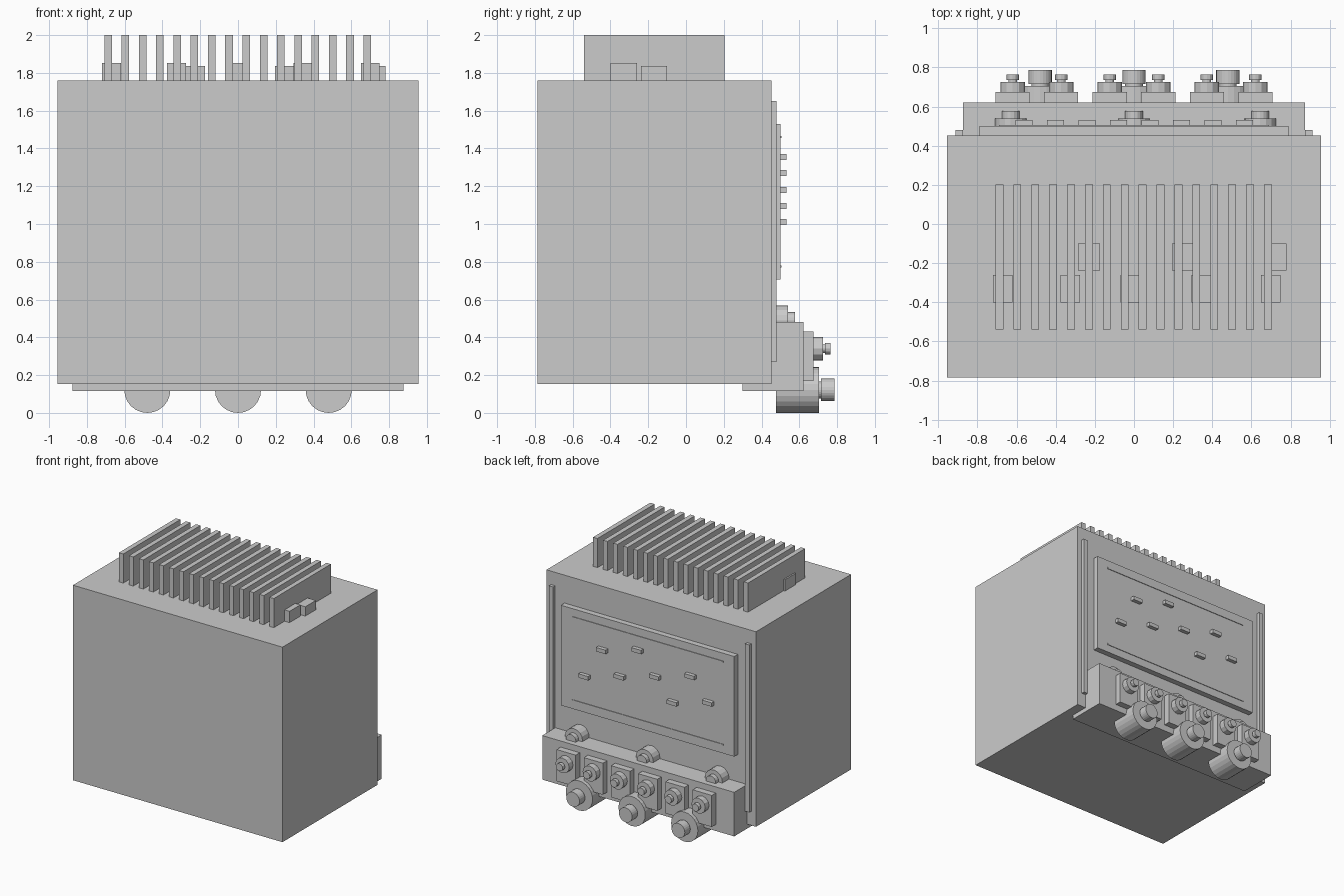
import bpy
import bmesh
from math import pi
from mathutils import Matrix, Vector

cube = bpy.data.objects.get("Cube")
if cube:
    bpy.data.objects.remove(cube, do_unlink=True)

grey = bpy.data.materials.new("light grey metal")
grey.use_nodes = True
COLOR = (0.6, 0.6, 0.6, 1)
grey.diffuse_color = COLOR
grey.node_tree.nodes["Principled BSDF"].inputs["Base Color"].default_value = COLOR


def finish(name, bm):
    mesh = bpy.data.meshes.new(name)
    bm.to_mesh(mesh)
    bm.free()
    mesh.materials.append(grey)
    obj = bpy.data.objects.new(name, mesh)
    bpy.context.collection.objects.link(obj)
    return obj


def box(name, x, y, z):
    """Box from (min, max) pairs on each axis."""
    lo, hi = Vector((x[0], y[0], z[0])), Vector((x[1], y[1], z[1]))
    bm = bmesh.new()
    size = Matrix.Diagonal((*(hi - lo), 1))
    bmesh.ops.create_cube(bm, size=1, matrix=Matrix.Translation((lo + hi) / 2) @ size)
    return finish(name, bm)


def knob(name, x, z, steps, sides):
    """Stacked cylinders along y, each step is (radius, y start, y end)."""
    bm = bmesh.new()
    for r, y0, y1 in steps:
        place = Matrix.Translation((x, (y0 + y1) / 2, z)) @ Matrix.Rotation(-pi / 2, 4, "X")
        bmesh.ops.create_cone(bm, cap_ends=True, segments=sides, radius1=r,
                              radius2=r, depth=y1 - y0, matrix=place)
    return finish(name, bm)


# Main cabinet
TOP = 1.76
box("cabinet", (-0.955, 0.955), (-0.785, 0.453), (0.153, TOP))

# Cooling fins on the roof
for i in range(16):
    cx = -0.688 + i * 0.0915
    box("cooling_fin", (cx - 0.02, cx + 0.02), (-0.54, 0.203), (TOP - 0.01, 2))

# Small blocks set between the fins
for cx in (-0.67, -0.325, -0.02, 0.345, 0.70):
    box("tall_roof_block", (cx - 0.05, cx + 0.05), (-0.4, -0.26), (TOP - 0.01, 1.853))
for cx in (-0.23, 0.25, 0.725):
    box("low_roof_block", (cx - 0.055, cx + 0.055), (-0.238, -0.1), (TOP - 0.01, 1.837))

# Rear side rails
for s in (-1, 1):
    box("rear_rail", sorted((s * 0.875, s * 0.913)), (0.44, 0.48), (0.27, 1.65))

# Rear panel with trim lines and indicators
box("rear_panel", (-0.79, 0.79), (0.44, 0.5), (0.705, 1.53))
for z in (0.775, 1.46):
    box("panel_trim", (-0.69, 0.69), (0.495, 0.505), (z - 0.006, z + 0.006))
heights = (1.01, 1.27, 1.095, 1.355, 1.18, 1.01, 1.27, 1.095)
for i, z in enumerate(heights):
    cx = 0.565 - i * 0.161
    box("indicator", (cx - 0.044, cx + 0.044), (0.495, 0.532), (z - 0.016, z + 0.016))

# Terminal housing at the lower rear
box("terminal_housing", (-0.875, 0.875), (0.3, 0.622), (0.117, 0.48))

# Knobs behind the housing, in front of the panel foot
for x in (-0.63, 0, 0.645):
    knob("upper_knob", x, 0.488, ((0.08, 0.44, 0.54), (0.045, 0.53, 0.577)), 16)

# Six terminals on plates
for i in range(6):
    x = (i - 2.5) * 0.248
    box("terminal_plate", (x - 0.087, x + 0.087), (0.61, 0.675), (0.17, 0.43))
    knob("terminal", x, 0.34,
         ((0.063, 0.67, 0.725), (0.022, 0.72, 0.74), (0.031, 0.735, 0.765)), 12)

# Three large round connectors
for x in (-0.48, 0, 0.48):
    knob("round_connector", x, 0.122,
         ((0.122, 0.477, 0.705), (0.045, 0.7, 0.72), (0.06, 0.715, 0.787)), 24)
